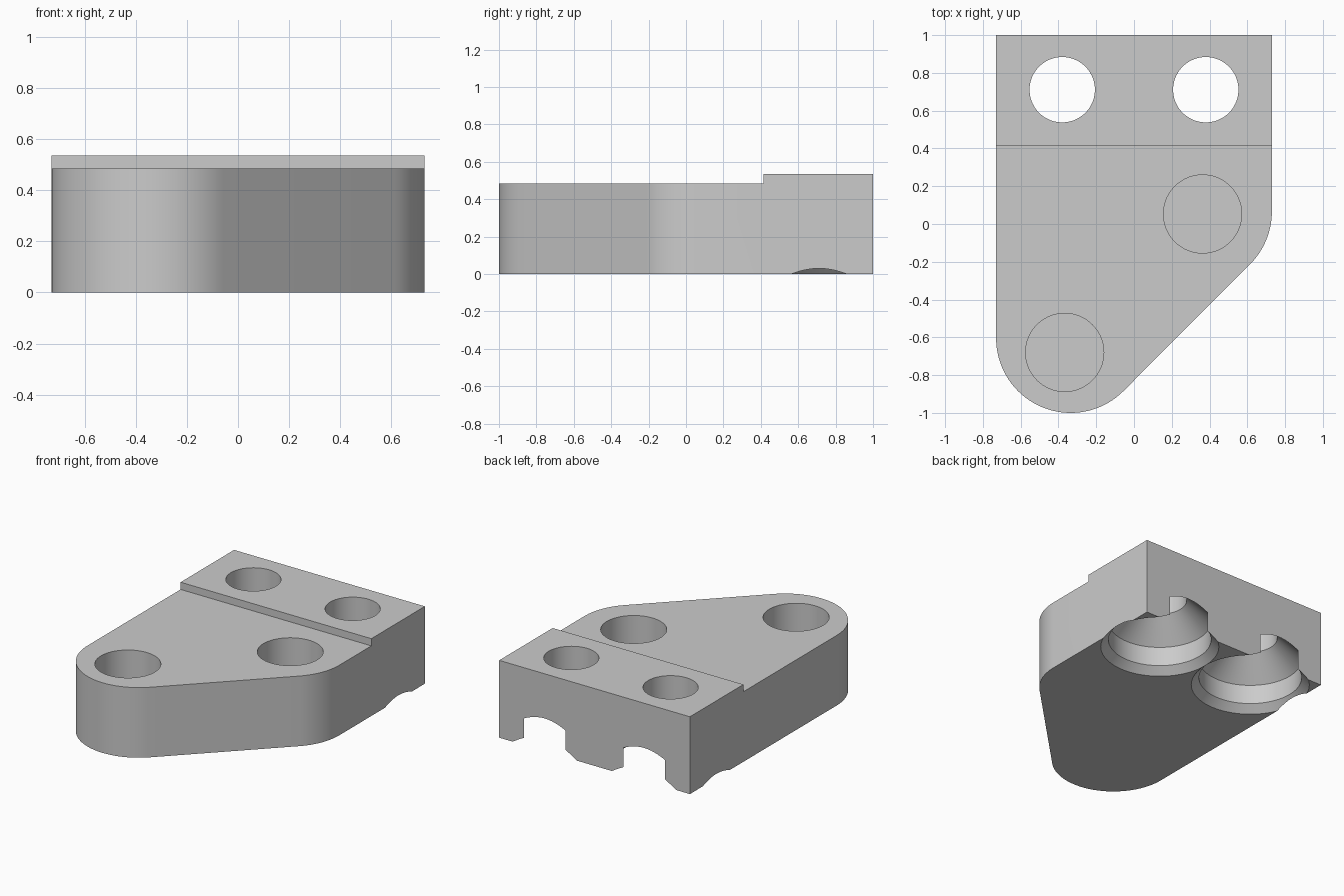
import bpy, bmesh, math

if "Cube" in bpy.data.objects:
    bpy.data.objects.remove(bpy.data.objects["Cube"])

grey = bpy.data.materials.new("plain grey")
grey.diffuse_color = (0.6, 0.6, 0.6, 1)
grey.use_nodes = True
grey.node_tree.nodes["Principled BSDF"].inputs["Base Color"].default_value = grey.diffuse_color


def finish(name, bm):
    bmesh.ops.recalc_face_normals(bm, faces=bm.faces[:])
    me = bpy.data.meshes.new(name)
    bm.to_mesh(me)
    bm.free()
    me.materials.append(grey)
    ob = bpy.data.objects.new(name, me)
    bpy.context.collection.objects.link(ob)
    return ob


def extrude(name, points, z0, z1):
    bm = bmesh.new()
    face = bm.faces.new([bm.verts.new((x, y, z0)) for x, y in points])
    top = bmesh.ops.extrude_face_region(bm, geom=[face])["geom"]
    bmesh.ops.translate(bm, vec=(0, 0, z1 - z0),
                        verts=[g for g in top if isinstance(g, bmesh.types.BMVert)])
    return finish(name, bm)


def arc(cx, cy, r, a0, a1, n):
    return [(cx + r * math.cos(math.radians(a0 + (a1 - a0) * i / n)),
             cy + r * math.sin(math.radians(a0 + (a1 - a0) * i / n))) for i in range(n + 1)]


def turned(name, profile, cx, cy, n=72):
    """Closed solid of revolution from (radius, z) pairs, low to high."""
    bm = bmesh.new()
    rings = []
    for r, z in profile:
        rings.append([bm.verts.new((cx + r * math.cos(math.tau * i / n),
                                    cy + r * math.sin(math.tau * i / n), z)) for i in range(n)])
    for low, high in zip(rings, rings[1:]):
        for i in range(n):
            j = (i + 1) % n
            bm.faces.new((low[i], low[j], high[j], high[i]))
    bm.faces.new(rings[0])
    bm.faces.new(rings[-1])
    return finish(name, bm)


# Plate: straight back, rounded front lobe, slanted edge and rounded right corner
R = 0.395
outline = [(0.73, 1), (-0.73, 1)]
outline += arc(-0.335, -0.605, R, 180, 315, 36)
outline += arc(0.335, 0.066, R, 315, 360, 14)
plate = extrude("mounting_plate", outline, 0, 0.535)

# Lower front deck
cutters = [extrude("deck_cutter", [(-1, -1.2), (1, -1.2), (1, 0.415), (-1, 0.415)], 0.485, 0.8)]

# Through holes with a chamfered, coned recess underneath
recess = [(0.43, -0.05), (0.33, 0.05), (0.33, 0.185), (0.173, 0.342), (0.173, 0.7)]
for side in (-1, 1):
    cutters.append(turned("screw_hole_cutter", recess, side * 0.38, 0.711))

# Blind round pockets in the deck
for x, y in ((0.363, 0.053), (-0.367, -0.68)):
    cutters.append(turned("pocket_cutter", [(0.207, 0.13), (0.207, 0.7)], x, y))

bpy.context.view_layer.objects.active = plate
plate.select_set(True)
for cutter in cutters:
    mod = plate.modifiers.new("cut", 'BOOLEAN')
    mod.operation = 'DIFFERENCE'
    mod.solver = 'EXACT'
    mod.object = cutter
    bpy.ops.object.modifier_apply(modifier=mod.name)
    bpy.data.objects.remove(cutter)

bpy.ops.object.shade_smooth_by_angle(angle=math.radians(30))
